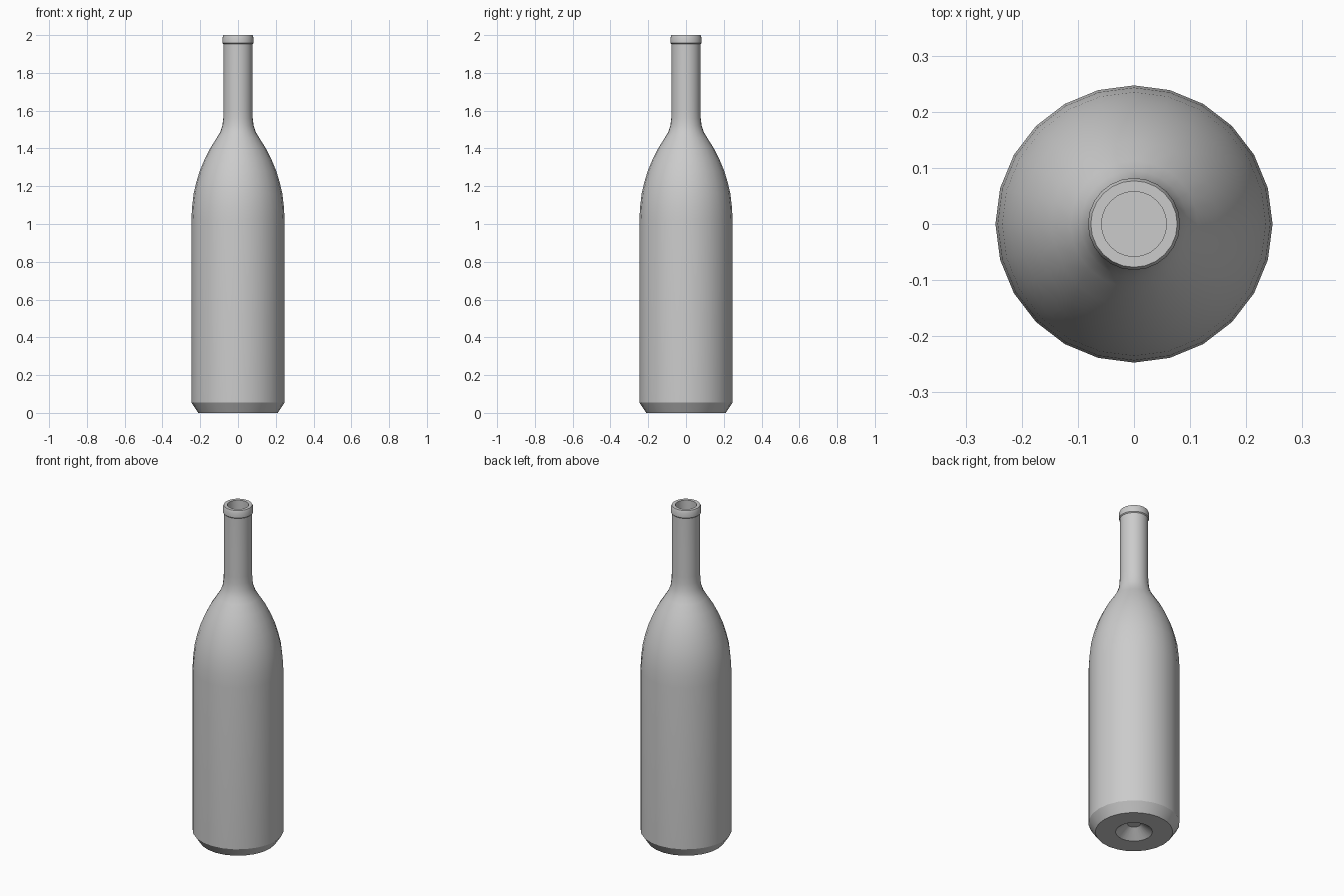
import bpy, bmesh, math

cube = bpy.data.objects.get("Cube")
if cube:
    bpy.data.objects.remove(cube, do_unlink=True)

SIDES = 24

glass = bpy.data.materials.new("grey glass")
glass.use_nodes = True
colour = (0.6, 0.6, 0.6, 1)
glass.diffuse_color = colour
glass.node_tree.nodes["Principled BSDF"].inputs["Base Color"].default_value = colour


def lathe(name, profile):
    """Revolve (radius, height) points about z; radius 0 closes at a pole."""
    bm = bmesh.new()
    rings = []
    for r, z in profile:
        if r == 0:
            rings.append([bm.verts.new((0, 0, z))] * SIDES)
        else:
            rings.append([bm.verts.new((r * math.cos(a), r * math.sin(a), z))
                          for a in (math.tau * i / SIDES for i in range(SIDES))])
    for low, high in zip(rings, rings[1:]):
        for i in range(SIDES):
            j = (i + 1) % SIDES
            corners = dict.fromkeys((low[i], low[j], high[j], high[i]))
            bm.faces.new(list(corners))
    bmesh.ops.recalc_face_normals(bm, faces=bm.faces)
    mesh = bpy.data.meshes.new(name)
    bm.to_mesh(mesh)
    bm.free()
    mesh.materials.append(glass)
    obj = bpy.data.objects.new(name, mesh)
    bpy.context.collection.objects.link(obj)
    bpy.ops.object.select_all(action="DESELECT")
    obj.select_set(True)
    bpy.context.view_layer.objects.active = obj
    bpy.ops.object.shade_smooth_by_angle(angle=math.radians(30))
    return obj


# Hollow underside, bevelled foot and straight wall
base = [(0, 0.05), (0.035, 0.05), (0.1, 0), (0.21, 0), (0.247, 0.055), (0.247, 1.02)]
# Rounded shoulder sweeping into the neck
shoulder = [(0.243, 1.09), (0.235, 1.16), (0.221, 1.22), (0.203, 1.28), (0.178, 1.34),
            (0.148, 1.4), (0.113, 1.455), (0.095, 1.485), (0.083, 1.52), (0.078, 1.56)]
# Neck and rolled lip
neck = [(0.077, 1.6), (0.077, 1.953), (0.082, 1.958), (0.082, 1.988), (0.077, 2), (0.058, 2)]
# Inner wall and flat inner floor
inside = [(0.058, 1.56), (0.075, 1.48), (0.128, 1.4), (0.183, 1.28), (0.215, 1.16),
          (0.227, 1.02), (0.227, 0.08), (0, 0.08)]
lathe("bottle", base + shoulder + neck + inside)
